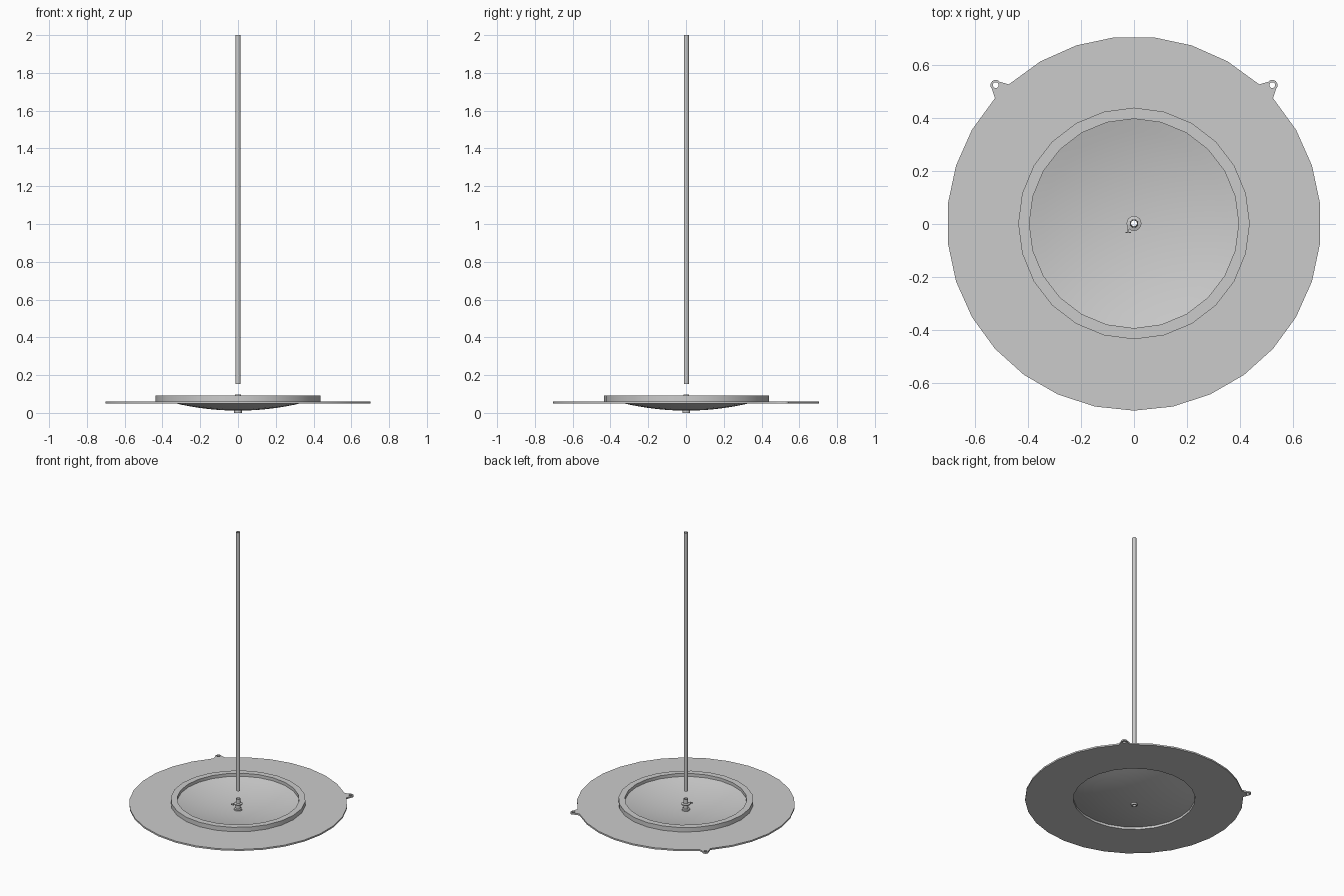
import bpy, bmesh
from math import sin, cos, radians
from mathutils import Vector

cube = bpy.data.objects.get("Cube")
if cube:
    bpy.data.objects.remove(cube, do_unlink=True)

CENTRE_Y = 0.002
PLATE_R, BOWL_R = 0.7065, 0.395
PLATE_LOW, PLATE_TOP = 0.05, 0.061

grey = bpy.data.materials.new("plain grey")
grey.use_nodes = True
colour = (0.6, 0.6, 0.6, 1)
grey.diffuse_color = colour
grey.node_tree.nodes["Principled BSDF"].inputs["Base Color"].default_value = colour


def select_only(ob):
    bpy.ops.object.select_all(action="DESELECT")
    ob.select_set(True)
    bpy.context.view_layer.objects.active = ob


def add_object(name, data):
    ob = bpy.data.objects.new(name, data)
    bpy.context.collection.objects.link(ob)
    ob.data.materials.append(grey)
    ob.location.y = CENTRE_Y
    return ob


def lathe(name, profile, sides, smooth=True):
    """Spin a closed (radius, height) outline about the upright axis."""
    bm = bmesh.new()
    verts = [bm.verts.new((r, 0, z)) for r, z in profile]
    edges = [bm.edges.new((v, verts[i - 1])) for i, v in enumerate(verts)]
    bmesh.ops.spin(bm, geom=verts + edges, cent=(0, 0, 0), axis=(0, 0, 1),
                   angle=radians(360), steps=sides)
    bmesh.ops.remove_doubles(bm, verts=bm.verts, dist=0.0001)
    bmesh.ops.recalc_face_normals(bm, faces=bm.faces)
    mesh = bpy.data.meshes.new(name)
    bm.to_mesh(mesh)
    bm.free()
    ob = add_object(name, mesh)
    if smooth:
        select_only(ob)
        bpy.ops.object.shade_smooth_by_angle(angle=radians(30))
    return ob


def arc(cx, cy, r, start, end, steps):
    angles = [radians(start + (end - start) * i / steps) for i in range(steps + 1)]
    return [(cx + r * cos(a), cy + r * sin(a)) for a in angles]


def tube(name, radius, hole, low, high, sides=24):
    return lathe(name, [(hole, low), (radius, low), (radius, high), (hole, high)], sides)


# Flat plate with two eared lugs at the back and a round opening
EAR_X, EAR_Y = 0.522, 0.522
right_ear = arc(EAR_X, EAR_Y, 0.02, -45, 140, 10)
left_ear = [(-x, y) for x, y in reversed(right_ear)]
outline = (arc(0, 0, PLATE_R, -222, 42, 22) + right_ear
           + arc(0, 0, PLATE_R, 48, 132, 7) + left_ear)
loops = [outline, arc(0, 0, BOWL_R, 0, 345, 23)]
loops += [arc(side * EAR_X, EAR_Y, 0.011, 0, 330, 11) for side in (1, -1)]

shape = bpy.data.curves.new("base_plate", "CURVE")
shape.dimensions = "2D"
shape.fill_mode = "BOTH"
shape.extrude = (PLATE_TOP - PLATE_LOW) / 2
for loop in loops:
    spline = shape.splines.new("POLY")
    spline.points.add(len(loop) - 1)
    for point, (x, y) in zip(spline.points, loop):
        point.co = (x, y, 0, 1)
    spline.use_cyclic_u = True
plate = add_object("base_plate", shape)
plate.location.z = (PLATE_TOP + PLATE_LOW) / 2
select_only(plate)
bpy.ops.object.convert(target="MESH")

# Raised rim around the opening
tube("raised_rim", 0.437, BOWL_R, PLATE_TOP, 0.0925)

# Shallow bowl hanging in the opening
radii = [0.014 + (BOWL_R - 0.014) * i / 8 for i in range(9)]
under = [(r, 0.012 + 0.35 * r * r) for r in radii]
inner = [(r, z + 0.004) for r, z in reversed(under)]
lathe("shallow_bowl", under + inner, 24)

# Hollow fitting through the bowl: nut, collar, flange and spout
lathe("centre_fitting", [
    (0.012, 0.0), (0.02, 0.0), (0.02, 0.012), (0.026, 0.013), (0.026, 0.026),
    (0.016, 0.028), (0.016, 0.052), (0.028, 0.056), (0.028, 0.063),
    (0.016, 0.067), (0.015, 0.097), (0.012, 0.097)], 16)

# Small tap handle on the fitting
def box(name, centre, size):
    bm = bmesh.new()
    bmesh.ops.create_cube(bm, size=1)
    bmesh.ops.scale(bm, vec=Vector(size), verts=bm.verts)
    bmesh.ops.translate(bm, vec=Vector(centre), verts=bm.verts)
    mesh = bpy.data.meshes.new(name)
    bm.to_mesh(mesh)
    bm.free()
    return add_object(name, mesh)


box("tap_stem", (-0.022, -0.024, 0.06), (0.006, 0.02, 0.006))
box("tap_handle", (-0.022, -0.034, 0.06), (0.02, 0.004, 0.008))

# Tall hollow pole floating above the fitting
tube("tall_pole", 0.0135, 0.011, 0.153, 2.0, 16)
